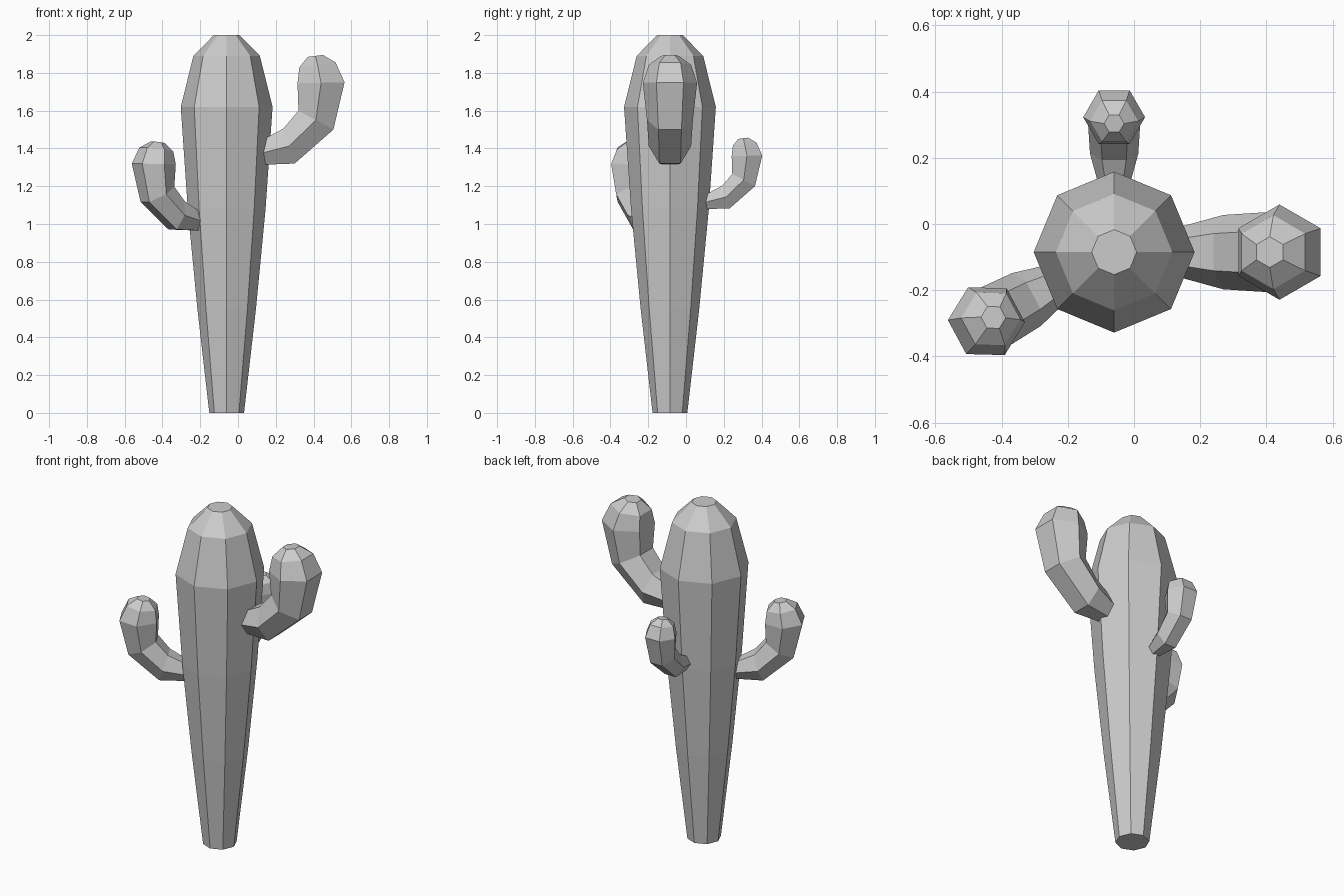
import bpy, bmesh
from math import cos, sin, pi, radians
from mathutils import Vector

if "Cube" in bpy.data.objects:
    bpy.data.objects.remove(bpy.data.objects["Cube"])

AXIS = Vector((-0.06, -0.085, 0))


def loft(name, rings):
    """Skin a list of equal-length rings with flat quads and cap both ends."""
    bm = bmesh.new()
    loops = [[bm.verts.new(p) for p in ring] for ring in rings]
    n = len(loops[0])
    for a, b in zip(loops, loops[1:]):
        for i in range(n):
            j = (i + 1) % n
            bm.faces.new((a[i], a[j], b[j], b[i]))
    bm.faces.new(loops[0])
    bm.faces.new(loops[-1])
    bmesh.ops.recalc_face_normals(bm, faces=bm.faces)
    mesh = bpy.data.meshes.new(name)
    bm.to_mesh(mesh)
    bm.free()
    obj = bpy.data.objects.new(name, mesh)
    bpy.context.collection.objects.link(obj)
    return obj


# Trunk: eight-sided tapered column, (radius, height)
profile = [(0.092, 0), (0.155, 0.55), (0.206, 1.08),
           (0.243, 1.62), (0.176, 1.89), (0.068, 2.0)]
loft("trunk", [[AXIS + Vector((r * cos(k * pi / 4), r * sin(k * pi / 4), z))
                for k in range(8)] for r, z in profile])

# Arm side profile: inner and outer points as (distance from axis, height)
arm_profile = [((0.15, 0.11), (0.17, -0.002)),
               ((0.30, 0.19), (0.36, 0.005)),
               ((0.38, 0.285), (0.565, 0.185)),
               ((0.375, 0.43), (0.624, 0.435)),
               ((0.385, 0.515), (0.577, 0.54)),
               ((0.43, 0.57), (0.51, 0.58))]


def arm(name, angle, scale, offset, base):
    """Six-sided bent arm, flat sides facing towards and away from the trunk."""
    out = Vector((cos(radians(angle)), sin(radians(angle)), 0))
    side = Vector((-out.y, out.x, 0))
    rings = []
    for (si, zi), (so, zo) in arm_profile:
        inner, outer = out * si + Vector((0, 0, zi)), out * so + Vector((0, 0, zo))
        mid, half = (inner + outer) / 2, (outer - inner) / 2
        r = half.length / cos(pi / 6)
        u = half.normalized()
        ring = []
        for k in range(6):
            a = pi / 6 + k * pi / 3
            p = mid + (u * cos(a) + side * sin(a)) * r
            ring.append(AXIS + out * offset + Vector((0, 0, base)) + p * scale)
        rings.append(ring)
    return loft(name, rings)


# Three arms of different size around the trunk
arm("right_arm", 0, 1.0, 0.0, 1.315)
arm("left_arm", 208.4, 0.81, 0.034, 0.967)
arm("back_arm", 90, 0.65, 0.083, 1.08)
